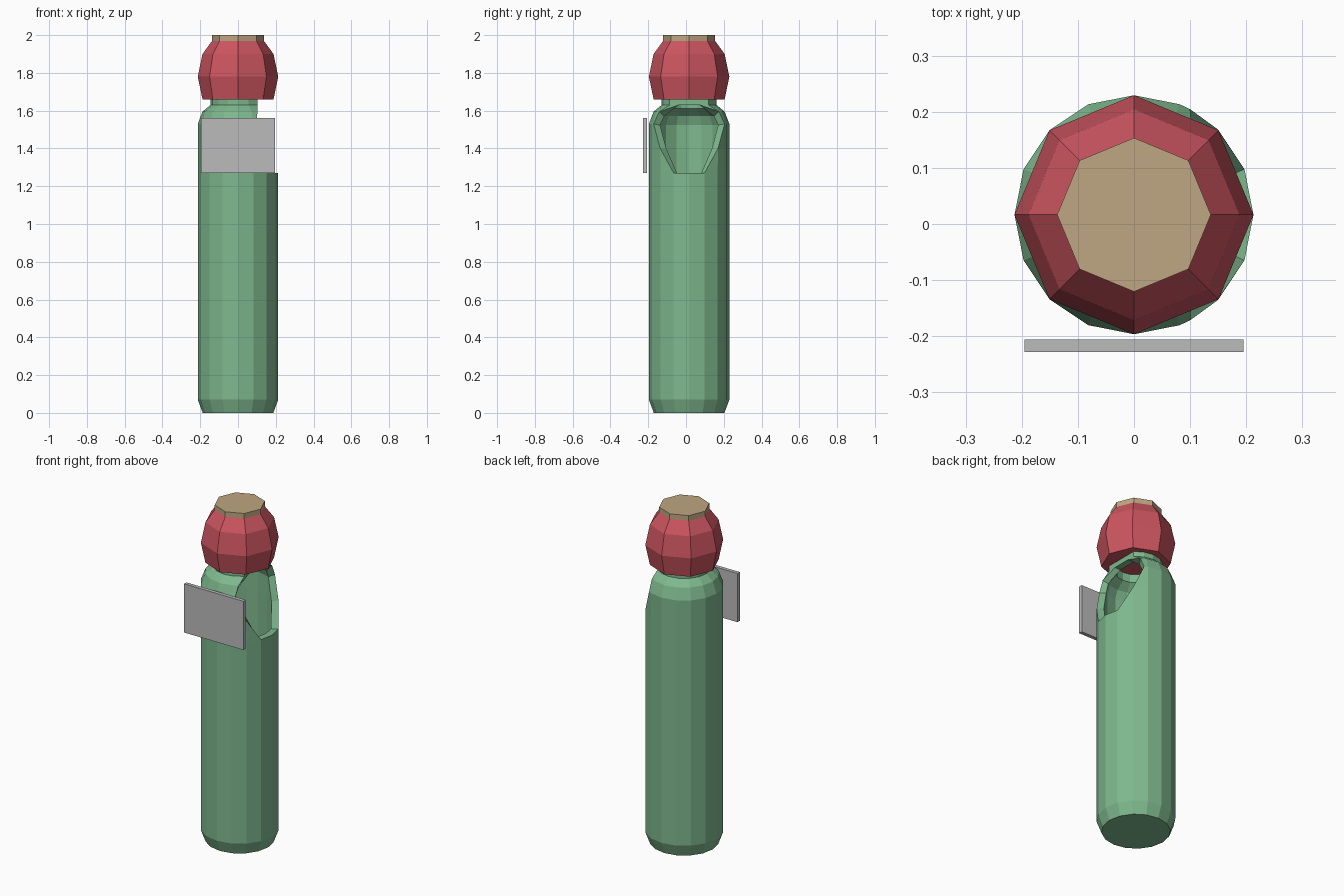
import bpy, bmesh, math

if "Cube" in bpy.data.objects:
    bpy.data.objects.remove(bpy.data.objects["Cube"])

CY = 0.0165  # shared axis of the round parts


def material(name, rgb):
    m = bpy.data.materials.new(name)
    m.diffuse_color = (*rgb, 1)
    m.use_nodes = True
    m.node_tree.nodes["Principled BSDF"].inputs["Base Color"].default_value = m.diffuse_color
    return m


GREEN = material("green", (0.21, 0.48, 0.27))
RED = material("red", (0.60, 0.09, 0.115))
TAN = material("tan", (0.52, 0.38, 0.22))
GREY = material("grey", (0.50, 0.50, 0.50))


def finish(name, bm, mat):
    bmesh.ops.recalc_face_normals(bm, faces=bm.faces)
    me = bpy.data.meshes.new(name)
    bm.to_mesh(me)
    bm.free()
    me.materials.append(mat)
    ob = bpy.data.objects.new(name, me)
    bpy.context.collection.objects.link(ob)
    return ob


def lathe(name, profile, sides, mat):
    """Closed turned part from (radius, z) pairs."""
    bm = bmesh.new()
    rings = [[bm.verts.new((r * math.cos(math.tau * i / sides),
                            CY + r * math.sin(math.tau * i / sides), z))
              for i in range(sides)] for r, z in profile]
    for a, b in zip(rings, rings[1:]):
        for i in range(sides):
            j = (i + 1) % sides
            bm.faces.new((a[i], a[j], b[j], b[i]))
    bm.faces.new(rings[0][::-1])
    bm.faces.new(rings[-1])
    return finish(name, bm, mat)


# Body shell: radius, height, half angle of the side opening (0 = closed ring)
BODY = [(0.187, 0.0, 0), (0.213, 0.07, 0), (0.213, 1.27, 20), (0.213, 1.40, 46),
        (0.213, 1.53, 62), (0.188, 1.595, 57), (0.145, 1.63, 0), (0.145, 1.70, 0)]
SIDES = 16
bm = bmesh.new()
rings = []
for r, z, half in BODY:
    ring = []
    for i in range(SIDES):
        a = 360 * i / SIDES
        if a > 180:
            a -= 360
        if half and z > 1.3 and a != 0:   # slide columns back to the opening edge
            a = math.copysign(max(abs(a), half), a)
        x, y = r * math.cos(math.radians(a)), r * math.sin(math.radians(a))
        if z > 1.6:                       # neck is flattened above the opening
            x = min(x, 0.1025)
        ring.append(bm.verts.new((x, CY + y, z)))
    rings.append(ring)
for k, (a, b) in enumerate(zip(rings, rings[1:])):
    for i in range(SIDES):
        j = (i + 1) % SIDES
        opening = 2 <= k <= 5 and (i == 0 or j == 0)
        if not opening:
            bm.faces.new((a[i], a[j], b[j], b[i]))
bm.faces.new(rings[0][::-1])
bmesh.ops.remove_doubles(bm, verts=bm.verts, dist=0.0005)
bmesh.ops.delete(bm, geom=[v for v in bm.verts if not v.link_faces], context='VERTS')
body = finish("body", bm, GREEN)
wall = body.modifiers.new("wall", 'SOLIDIFY')
wall.thickness = 0.04
wall.offset = -1

# Head and its flat top
lathe("head", [(0.188, 1.66), (0.213, 1.78), (0.188, 1.90), (0.137, 1.97)], 8, RED)
lathe("top_cap", [(0.137, 1.97), (0.137, 2.0)], 8, TAN)

# Front plate
bm = bmesh.new()
bmesh.ops.create_cube(bm, size=1)
for v in bm.verts:
    v.co = (v.co.x * 0.39, v.co.y * 0.022 - 0.217, v.co.z * 0.29 + 1.415)
finish("front_plate", bm, GREY)
